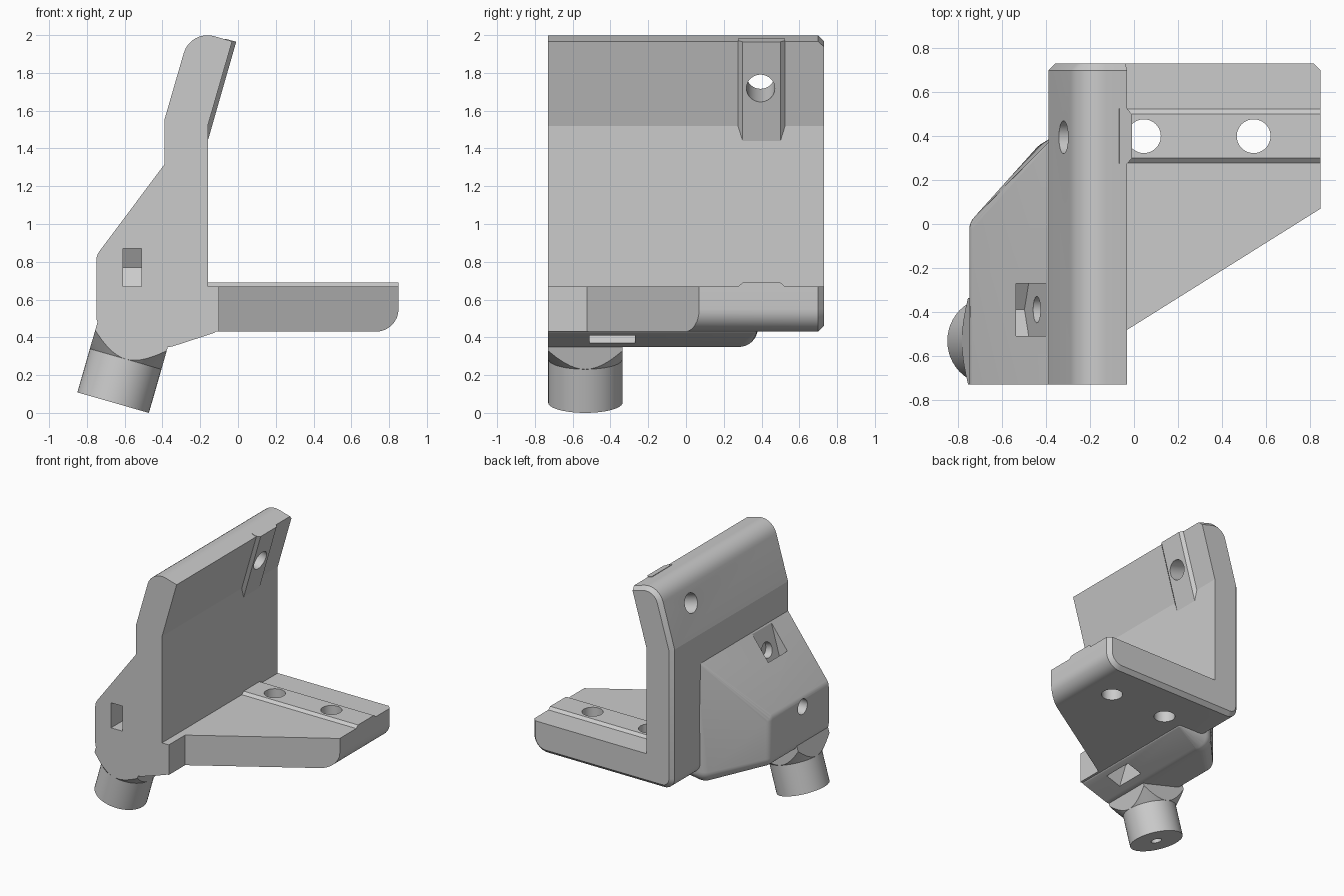
import bpy, bmesh
from math import radians, sin, tan
from mathutils import Matrix, Vector

cube = bpy.data.objects.get("Cube")
if cube:
    bpy.data.objects.remove(cube, do_unlink=True)

grey = bpy.data.materials.new("plain grey")
grey.use_nodes = True
grey.diffuse_color = (0.6, 0.6, 0.6, 1)
grey.node_tree.nodes["Principled BSDF"].inputs["Base Color"].default_value = grey.diffuse_color

TILT = radians(16)
FRONT, BACK = -0.73, 0.73


def at(x, y, z, angle=0.0):
    return Matrix.Translation((x, y, z)) @ Matrix.Rotation(angle, 4, 'Y')


def finish(name, bm, matrix=Matrix()):
    bmesh.ops.transform(bm, matrix=matrix, verts=bm.verts)
    bmesh.ops.recalc_face_normals(bm, faces=bm.faces)
    mesh = bpy.data.meshes.new(name)
    bm.to_mesh(mesh)
    bm.free()
    mesh.materials.append(grey)
    obj = bpy.data.objects.new(name, mesh)
    bpy.context.collection.objects.link(obj)
    return obj


def prism_mesh(outline, axis, lo, hi):
    """Extrude a 2D outline along one axis."""
    place = {'x': lambda a, b, t: (t, a, b),
             'y': lambda a, b, t: (a, t, b),
             'z': lambda a, b, t: (a, b, t)}[axis]
    bm = bmesh.new()
    face = bm.faces.new([bm.verts.new(place(a, b, lo)) for a, b in outline])
    new = bmesh.ops.extrude_face_region(bm, geom=[face])["geom"]
    shift = Vector(place(0, 0, hi - lo))
    bmesh.ops.translate(bm, vec=shift, verts=[v for v in new if isinstance(v, bmesh.types.BMVert)])
    # Close the starting end if the extrusion removed it
    bmesh.ops.holes_fill(bm, edges=[e for e in bm.edges if e.is_boundary])
    return bm


def prism(name, outline, axis, lo, hi, matrix=Matrix()):
    return finish(name, prism_mesh(outline, axis, lo, hi), matrix)


def rod(name, r1, r2, lo, hi, matrix):
    """Round bar or cone along local z from lo to hi."""
    bm = bmesh.new()
    bmesh.ops.create_cone(bm, cap_ends=True, segments=48, radius1=r1, radius2=r2, depth=hi - lo)
    return finish(name, bm, matrix @ Matrix.Translation((0, 0, (lo + hi) / 2)))


def fillet(corners, steps=8):
    """Round the corners (x, z, radius) of an outline."""
    out = []
    for i, (x, z, r) in enumerate(corners):
        p = Vector((x, z))
        if not r:
            out.append((x, z))
            continue
        a = (Vector(corners[i - 1][:2]) - p).normalized()
        b = (Vector(corners[(i + 1) % len(corners)][:2]) - p).normalized()
        half = a.angle(b) / 2
        mid = p + (a + b).normalized() * (r / sin(half))
        start = (p + a * (r / tan(half)) - mid).normalized()
        end = (p + b * (r / tan(half)) - mid).normalized()
        for k in range(steps + 1):
            out.append(tuple(mid + start.slerp(end, k / steps) * r))
    return out


def combine(obj, tools, operation='DIFFERENCE'):
    bpy.context.view_layer.objects.active = obj
    for tool in tools:
        mod = obj.modifiers.new("cut", 'BOOLEAN')
        mod.operation, mod.solver, mod.object = operation, 'EXACT', tool
        bpy.ops.object.modifier_apply(modifier=mod.name)


# Angled bracket: leaning wall and base plate, chamfered along its outer back edge
corners = [(0.85, 0.67, 0), (0.85, 0.43, 0.12), (-0.39, 0.43, 0.09), (-0.39, 1.55, 0),
           (-0.251, 2.03, 0.13), (-0.031, 1.967, 0), (-0.16, 1.52, 0), (-0.16, 0.67, 0)]
bm = prism_mesh(fillet(corners), 'y', FRONT, BACK)
rim = [e for e in bm.edges if all(v.co.y > BACK - 0.01 and abs(v.co.x + 0.16) > 0.001 for v in e.verts)]
bmesh.ops.bevel(bm, geom=rim, offset=0.03, segments=1, affect='EDGES')
bracket = finish("bracket", bm)

# Locating ridges on the plate and on the wall
ridge = [(-0.06, 0.275), (-0.022, 0.275), (0, 0.3), (0, 0.5), (-0.022, 0.525), (-0.06, 0.525)]
wall_ridge = prism("wall_ridge", ridge, 'z', -0.2, 0.546, at(-0.16, 0, 1.44, TILT))
plate_ridge = prism("plate_ridge", ridge, 'z', 0, 1.05, at(0.85, 0, 0.69, radians(-90)))

# Soft-edged housing: hull around balls at its corners, sliced flat at the front
balls = [(-0.67, 0.807, 0.08, -0.024), (-0.67, 0.51, 0.08, -0.024), (-0.37, 0.449, 0.1, 0.28),
         (-0.136, 0.441, 0.02, 0.36), (-0.35, 1.335, 0.02, 0.385)]
ball_bm = bmesh.new()
for x, z, r, back in balls:
    for y in (-1, back):
        bmesh.ops.create_uvsphere(ball_bm, u_segments=32, v_segments=16, radius=r,
                                  matrix=Matrix.Translation((x, y, z)))
bm = bmesh.new()
for v in ball_bm.verts:
    bm.verts.new(v.co)
ball_bm.free()
bmesh.ops.convex_hull(bm, input=bm.verts)
bmesh.ops.delete(bm, geom=[v for v in bm.verts if not v.link_faces], context='VERTS')
bmesh.ops.bisect_plane(bm, geom=bm.verts[:] + bm.edges[:] + bm.faces[:], plane_co=(0, FRONT, 0),
                       plane_no=(0, -1, 0), clear_outer=True)
bmesh.ops.holes_fill(bm, edges=[e for e in bm.edges if e.is_boundary])
housing = finish("housing", bm)

# Tilted round spigot with a square neck trimmed by a cone
R = 0.197
spigot_frame = at(-0.661, FRONT + R, 0.0543, TILT)
spigot = rod("spigot", R, R, 0, 0.3, spigot_frame)
neck = prism("neck", [(-R, -R), (R, -R), (R, R), (-R, R)], 'z', 0.24, 0.48, spigot_frame)
cone = rod("cone_cutter", R, R + 0.28, 0.24, 0.59, spigot_frame)
combine(neck, [cone], 'INTERSECT')

# Cutters
corner_cut = prism("corner_cutter", [(-0.1, -0.9), (1, -0.9), (1, 0.164), (-0.1, -0.525)], 'z', 0.2, 0.8)
plate_holes = [rod("hole_cutter", 0.077, 0.077, 0.3, 0.8, at(x, 0.4, 0)) for x in (0.045, 0.545)]
wall_hole = rod("hole_cutter", 0.075, 0.075, -0.4, 0.2, at(-0.085, 0.395, 1.72, TILT + radians(90)))
bore = rod("bore_cutter", 0.04, 0.04, -0.1, 0.25, spigot_frame)
screw_hole = rod("screw_cutter", 0.06, 0.06, -0.1, 0.34, at(-0.75, -0.4, 0.77, radians(90)))
inner_hole = rod("screw_cutter", 0.06, 0.06, 0, 0.12, at(-0.46, -0.39, 1.15, TILT + radians(90)))
front_slot = prism("slot_cutter", [(-0.9, 0.67), (-0.342, 0.67), (-0.285, 0.77), (-0.342, 0.87), (-0.9, 0.87)],
                   'x', -0.61, -0.51)
slot = [(-0.51, 0.1), (-0.27, 0.1), (-0.27, -0.2), (-0.39, -0.27), (-0.51, -0.2)]
top_slot = prism("slot_cutter", slot, 'x', -0.042, 0.042, at(-0.465, 0, 1.22, TILT))
bottom_slot = prism("slot_cutter", slot, 'x', -0.065, 0.065, at(-0.23, 0, 0.39, radians(180) - TILT))

combine(bracket, [corner_cut, *plate_holes, wall_hole, bottom_slot])
combine(plate_ridge, plate_holes)
combine(wall_ridge, [wall_hole])
combine(housing, [corner_cut, front_slot, screw_hole, top_slot, inner_hole, bottom_slot])
combine(spigot, [bore])

for tool in [cone, corner_cut, *plate_holes, wall_hole, bore, screw_hole, inner_hole,
             front_slot, top_slot, bottom_slot]:
    bpy.data.objects.remove(tool, do_unlink=True)

# Smooth the curved surfaces, keep edges crisp
for obj in (bracket, wall_ridge, plate_ridge, housing, spigot, neck):
    bpy.ops.object.select_all(action='DESELECT')
    obj.select_set(True)
    bpy.context.view_layer.objects.active = obj
    bpy.ops.object.shade_smooth_by_angle(angle=radians(14))
